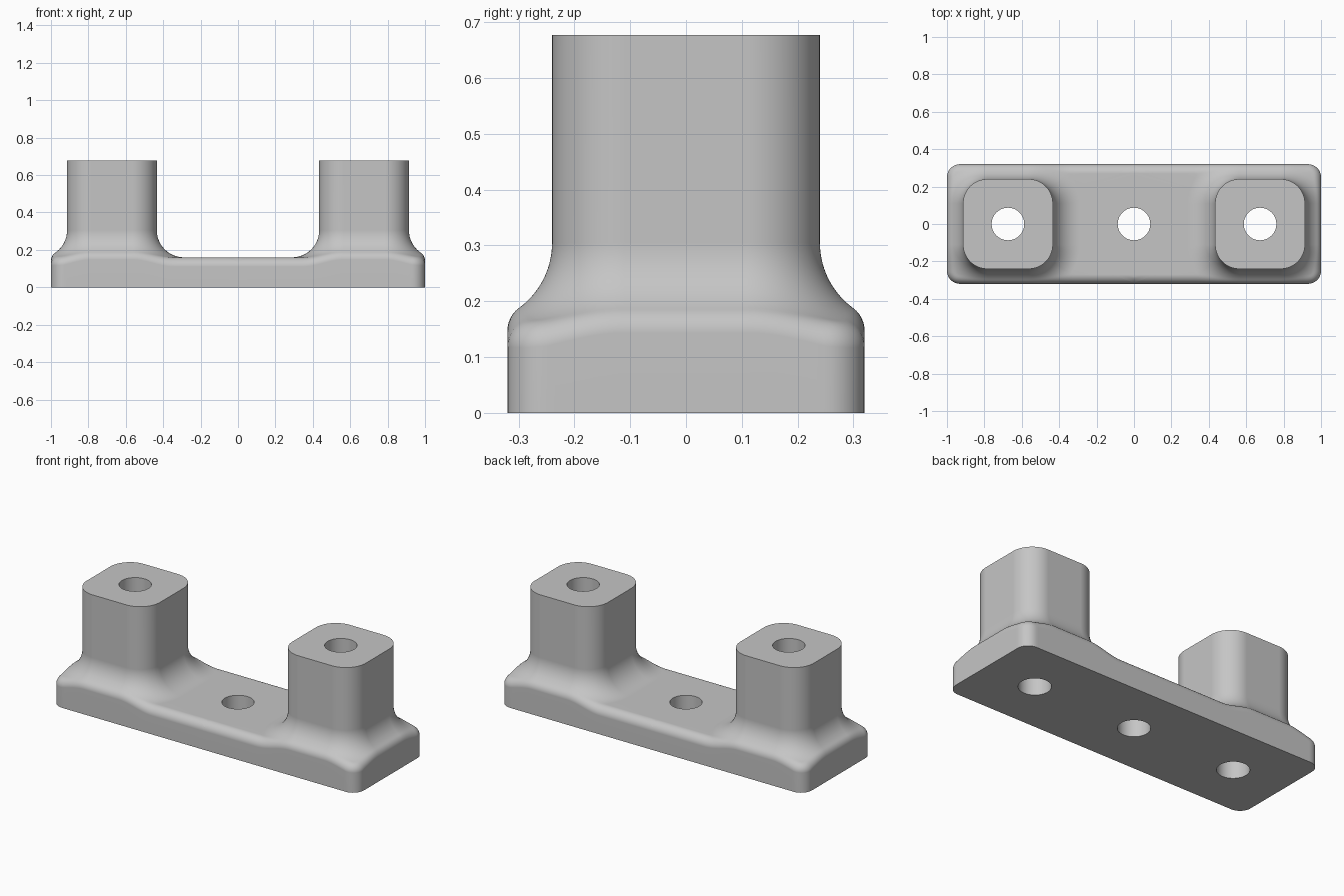
import bpy
import bmesh
from math import pi, sin, cos, acos, atan2, sqrt, hypot

old = bpy.data.objects.get("Cube")
if old:
    bpy.data.objects.remove(old, do_unlink=True)

# Main dimensions
BASE_X, BASE_Y, BASE_R, BASE_Z = 1.0, 0.32, 0.07, 0.16
POST_X, POST_HALF, POST_R, POST_Z = 0.674, 0.24, 0.13, 0.677
FILLET, ROLL, HOLE = 0.145, 0.05, 0.087

grey = bpy.data.materials.new("light_grey")
grey.use_nodes = True
grey.diffuse_color = (0.56, 0.56, 0.56, 1)
grey.node_tree.nodes["Principled BSDF"].inputs["Base Color"].default_value = (0.56, 0.56, 0.56, 1)


def rounded_rect(x, y, hx, hy, r):
    """Signed distance to a rounded rectangle, with its outward direction."""
    qx, qy = abs(x) - hx + r, abs(y) - hy + r
    sx, sy = (1 if x >= 0 else -1), (1 if y >= 0 else -1)
    if qx > 0 and qy > 0:
        d = hypot(qx, qy)
        return d - r, sx * qx / d, sy * qy / d
    if qx > qy:
        return qx - r, sx, 0
    return qy - r, 0, sy


def base_dist(x, y):
    return rounded_rect(x, y, BASE_X, BASE_Y, BASE_R)


def fillet_height(x, y):
    """Base top with the concave fillet that rises to the post."""
    d = rounded_rect(x - POST_X, y, POST_HALF, POST_HALF, POST_R)[0]
    d = min(max(d, 0), FILLET)
    return BASE_Z + FILLET - sqrt(max(FILLET ** 2 - (FILLET - d) ** 2, 0))


def surface_height(x, y):
    """Fillet height with the outer edge rounded by a rolling ball."""
    d, nx, ny = base_dist(x, y)
    e = max(-d, 0)
    h = fillet_height(x, y)
    if e >= ROLL:
        return h

    def arc(s):
        return sqrt(max(ROLL ** 2 - (ROLL - s) ** 2, 0))

    steps = [ROLL * k / 60 for k in range(61)]
    centre, touch = min((fillet_height(x + nx * (e - s), y + ny * (e - s)) - arc(s), s)
                        for s in steps)
    return h if e >= touch else centre + arc(e)


def ray_length(px, py, dx, dy, inset):
    """Length of a ray from the post to the inset base outline or the middle."""
    lo, hi = 0.0, 2.0
    for _ in range(50):
        mid = (lo + hi) / 2
        if base_dist(px + dx * mid, py + dy * mid)[0] < -inset:
            lo = mid
        else:
            hi = mid
    return min(lo, -px / dx) if dx < -1e-6 else lo


# Directions around the post, with extra rays to the corners at the middle plane
core = POST_HALF - POST_R
quarter = [k * pi / 72 for k in range(37)]
extra = [atan2(BASE_Y - ROLL * (1 - cos(k * pi / 12)) - core, POST_X - core) for k in range(7)]
fan = sorted(quarter + extra)
rays = []
for sx, sy, angles in ((1, 1, quarter), (-1, 1, fan[::-1]), (-1, -1, fan), (1, -1, quarter[::-1])):
    for a in angles:
        dx, dy = sx * cos(a), sy * sin(a)
        rays.append((POST_X + sx * core + dx * POST_R, sy * core + dy * POST_R, dx, dy))

# One half of the bracket: post, fillet, rolled edge, side wall
bm = bmesh.new()
columns, on_wall = [], []
for px, py, dx, dy in rays:
    full = ray_length(px, py, dx, dy, 0)
    edge = min(ray_length(px, py, dx, dy, ROLL), full)
    limit = min(FILLET, edge)
    sweep = acos(1 - limit / FILLET)
    dists = [FILLET * (1 - cos(sweep * k / 12)) for k in range(13)]
    dists += [edge + (full - edge) * sin(pi / 2 * k / 10) for k in range(11)]
    column = [bm.verts.new((px, py, POST_Z))]
    for t in dists:
        x, y = px + dx * t, py + dy * t
        column.append(bm.verts.new((max(x, 0), y, surface_height(x, y))))
    end = column[-1].co
    on_wall.append(base_dist(end.x, end.y)[0] > -1e-5)
    columns.append(column)

n = len(columns)
floor = {i: bm.verts.new((columns[i][-1].co.x, columns[i][-1].co.y, 0))
         for i in range(n) if on_wall[i]}
for i in range(n):
    j = (i + 1) % n
    a, b = columns[i], columns[j]
    for k in range(len(a) - 1):
        bm.faces.new((a[k], a[k + 1], b[k + 1], b[k]))
    if on_wall[i] and on_wall[j]:
        bm.faces.new((a[-1], floor[i], floor[j], b[-1]))
bm.faces.new([c[0] for c in columns])
bm.faces.new([floor[i] for i in sorted(floor)])
bmesh.ops.remove_doubles(bm, verts=bm.verts, dist=1e-5)
bmesh.ops.recalc_face_normals(bm, faces=bm.faces)
mesh = bpy.data.meshes.new("bracket")
bm.to_mesh(mesh)
bm.free()
mesh.materials.append(grey)
bracket = bpy.data.objects.new("bracket", mesh)
bpy.context.collection.objects.link(bracket)


def activate(obj):
    bpy.ops.object.select_all(action='DESELECT')
    obj.select_set(True)
    bpy.context.view_layer.objects.active = obj


# Other half
mirror = bracket.modifiers.new("mirror", 'MIRROR')
mirror.use_clip = True
mirror.merge_threshold = 1e-4
activate(bracket)
bpy.ops.object.modifier_apply(modifier=mirror.name)

# Three through holes
for x in (-POST_X, 0, POST_X):
    bpy.ops.mesh.primitive_cylinder_add(vertices=64, radius=HOLE, depth=2, location=(x, 0, 0.3))
    cutter = bpy.context.object
    cutter.name = "hole_cutter"
    cutter.hide_render = True
    cutter.data.materials.append(grey)
    cut = bracket.modifiers.new("hole", 'BOOLEAN')
    cut.operation = 'DIFFERENCE'
    cut.solver = 'EXACT'
    cut.object = cutter
    activate(bracket)
    bpy.ops.object.modifier_apply(modifier=cut.name)
    bpy.data.objects.remove(cutter, do_unlink=True)

# Smooth shading with crisp rims
activate(bracket)
bpy.ops.object.shade_smooth_by_angle(angle=pi / 6)
weighted = bracket.modifiers.new("weighted_normals", 'WEIGHTED_NORMAL')
weighted.keep_sharp = True
